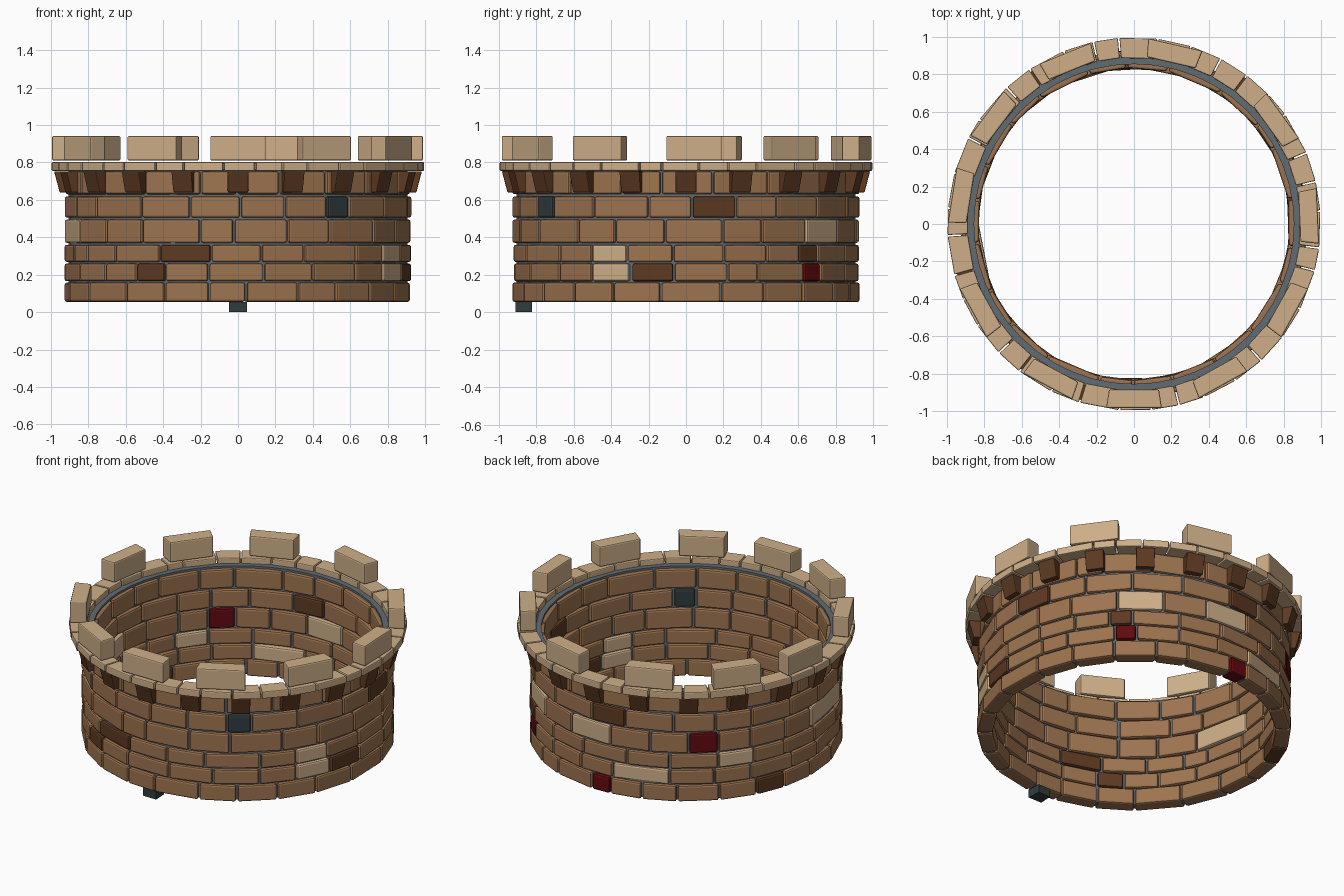
import bpy
import bmesh
import random
from math import sin, cos, radians

random.seed(4)
cube = bpy.data.objects.get("Cube")
if cube:
    bpy.data.objects.remove(cube)


def material(name, rgb):
    m = bpy.data.materials.new(name)
    m.use_nodes = True
    m.diffuse_color = (*rgb, 1)
    bsdf = m.node_tree.nodes["Principled BSDF"]
    bsdf.inputs["Base Color"].default_value = (*rgb, 1)
    bsdf.inputs["Roughness"].default_value = 0.8
    return m


BROWN, DARK, TAN, RED, SLATE, MORTAR = range(6)
MATS = [
    material("brown_brick", (0.34, 0.175, 0.08)),
    material("dark_brown_brick", (0.11, 0.042, 0.016)),
    material("tan_stone", (0.62, 0.43, 0.25)),
    material("red_brick", (0.12, 0.003, 0.005)),
    material("slate_block", (0.03, 0.045, 0.05)),
    material("grey_mortar", (0.12, 0.15, 0.17)),
]


def polar(r, deg, z):
    return (r * cos(radians(deg)), r * sin(radians(deg)), z)


def block(bm, a0, a1, r_in, r_out, z0, z1, mat, r_out_top=None):
    """Straight-faced wedge between two angles; the outer face may lean out."""
    top = r_out_top or r_out
    lower = [polar(r_in, a0, z0), polar(r_out, a0, z0), polar(r_out, a1, z0), polar(r_in, a1, z0)]
    upper = [polar(r_in, a0, z1), polar(top, a0, z1), polar(top, a1, z1), polar(r_in, a1, z1)]
    lo = [bm.verts.new(p) for p in lower]
    hi = [bm.verts.new(p) for p in upper]
    faces = [bm.faces.new(lo[::-1]), bm.faces.new(hi)]
    for i in range(4):
        j = (i + 1) % 4
        faces.append(bm.faces.new((lo[i], lo[j], hi[j], hi[i])))
    for f in faces:
        f.material_index = mat


def finish(bm, name, bevel=0.0):
    mesh = bpy.data.meshes.new(name)
    bm.to_mesh(mesh)
    bm.free()
    for m in MATS:
        mesh.materials.append(m)
    ob = bpy.data.objects.new(name, mesh)
    bpy.context.collection.objects.link(ob)
    if bevel:
        mod = ob.modifiers.new("worn_edges", 'BEVEL')
        mod.width = bevel
        mod.segments = 2
    return ob


def split(a0, a1, size):
    """Cut an arc into uneven lengths close to the given size."""
    n = max(1, round((a1 - a0) / size))
    step = (a1 - a0) / n
    cuts = [a0 + step * (i + random.uniform(-0.2, 0.2)) for i in range(1, n)]
    ends = [a0] + cuts + [a1]
    return list(zip(ends, ends[1:]))


def course(name, z0, z1, r_in, r_out, size, base, special=(), start=0, gap=0.35, bevel=0.011):
    """One ring of bricks, with coloured bricks at set angles."""
    bm = bmesh.new()
    special = sorted(special) or [(start, start, None)]
    for i, (a0, a1, mat) in enumerate(special):
        if mat is not None:
            block(bm, a0 + gap, a1 - gap, r_in, r_out, z0, z1, mat)
        nxt = special[i + 1][0] if i + 1 < len(special) else special[0][0] + 360
        if nxt - a1 > 1:
            for b0, b1 in split(a1, nxt, size):
                block(bm, b0 + gap, b1 - gap, r_in, r_out, z0, z1, base)
    return finish(bm, name, bevel)


# Wall courses: bottom, top, coloured bricks (start angle, end angle, colour)
walls = [
    (0.055, 0.158, [(88, 96, RED), (152, 164, DARK)]),
    (0.165, 0.26, [(-126, -115, DARK), (-33, -19, TAN), (-18.5, -4, DARK),
                   (43, 51, RED), (97, 119, TAN)]),
    (0.268, 0.36, [(-117, -99, DARK), (-33, -20, TAN), (41, 49.5, DARK), (137, 151, TAN)]),
    (0.37, 0.495, [(44, 61, TAN), (78, 96, TAN), (126, 137, RED), (178, 204, TAN)]),
    (0.505, 0.618, [(-59, -50, SLATE), (2, 17, DARK), (88, 102, DARK)]),
    (0.63, 0.752, []),
]
for i, (z0, z1, special) in enumerate(walls):
    course(f"brick_course_{i + 1}", z0, z1, 0.835, 0.928, 16, BROWN, special, start=9)

# Mortar core filling the joints
bm = bmesh.new()
for i in range(48):
    block(bm, i * 7.5, i * 7.5 + 7.5, 0.855, 0.905, 0.06, 0.765, MORTAR)
bmesh.ops.remove_doubles(bm, verts=bm.verts, dist=0.0001)
finish(bm, "mortar_core")

# Leaning corbels under the ledge
bm = bmesh.new()
for i in range(20):
    a = -90 + i * 18
    block(bm, a - 3.3, a + 3.3, 0.88, 0.955, 0.64, 0.753, DARK, 0.985)
finish(bm, "corbels", 0.005)

# Ledge ring and the battlements standing on it
course("ledge", 0.755, 0.802, 0.89, 0.998, 10, TAN, start=4, gap=0.25, bevel=0.006)
bm = bmesh.new()
for a in (-118, -90, -61, -29, 2.5, 36, 77, 112, 143, 171, 209):
    block(bm, a - 8.6, a + 8.6, 0.895, 0.995, 0.81, 0.942, TAN)
finish(bm, "battlements", 0.008)

# Small loose block below the front wall
bm = bmesh.new()
block(bm, -93, -87, 0.825, 0.912, 0.0, 0.054, SLATE)
finish(bm, "foot_block")
